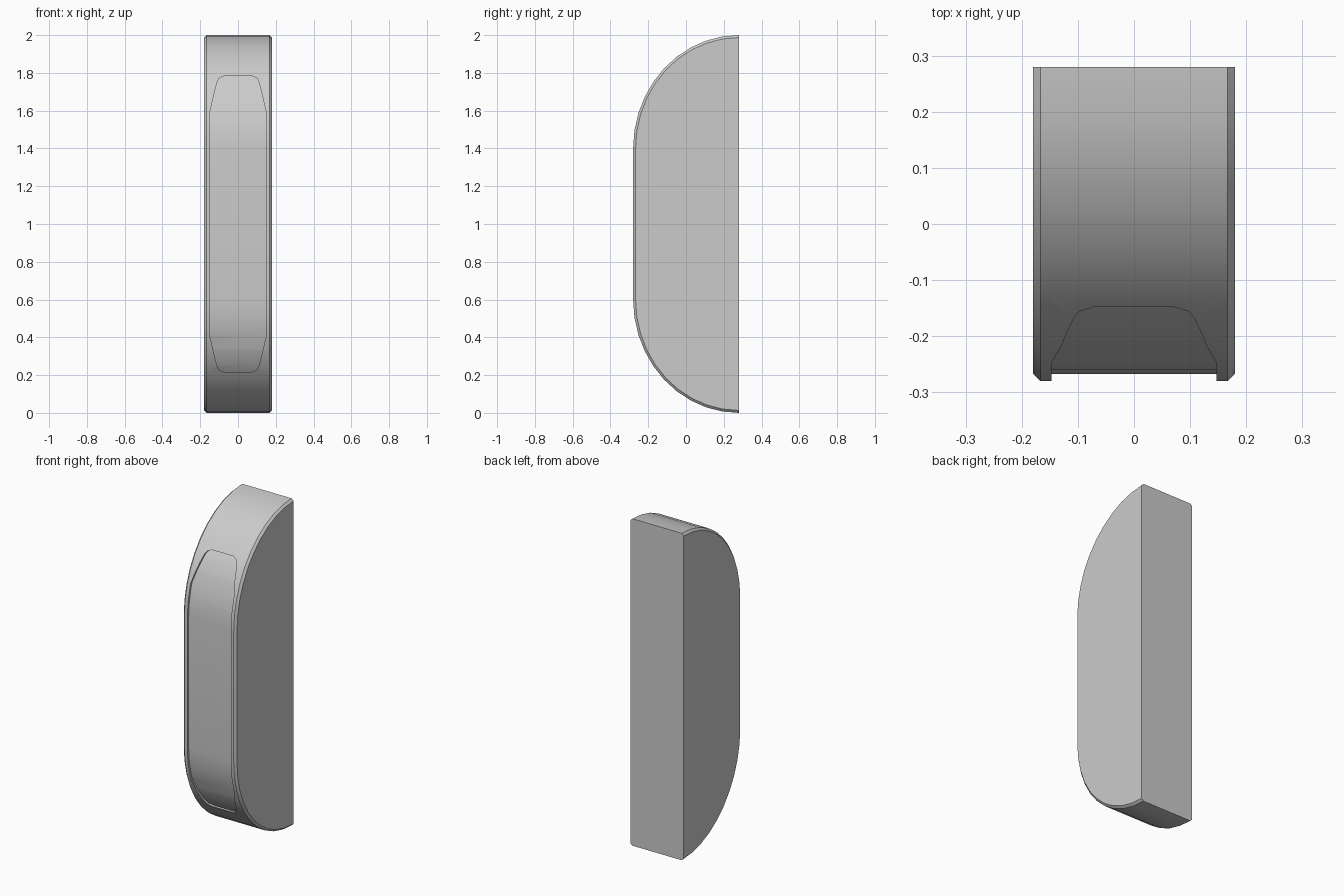
import bpy, bmesh, math

if "Cube" in bpy.data.objects:
    bpy.data.objects.remove(bpy.data.objects["Cube"])

DEPTH, HALF_W, CHAMFER, RECESS = 0.28, 0.18, 0.013, 0.013
SEGMENTS = 10


def side_profile(inset):
    """Flat back, straight front and two elliptical quarter curves, as (y, z)."""
    ry, rz = 0.56 - inset, 0.6 - inset
    curve = [(math.cos(i * math.pi / 2 / SEGMENTS) * ry,
              math.sin(i * math.pi / 2 / SEGMENTS) * rz) for i in range(SEGMENTS + 1)]
    upper = [(DEPTH - y, 1.4 + z) for y, z in curve]
    lower = [(y, 2 - z) for y, z in reversed(upper)]
    return lower + upper


def loft(name, rings):
    """Bridge matching point rings and cap both ends."""
    bm = bmesh.new()
    loops = [[bm.verts.new(p) for p in ring] for ring in rings]
    n = len(loops[0])
    for a, b in zip(loops, loops[1:]):
        for i in range(n):
            j = (i + 1) % n
            bm.faces.new((a[i], a[j], b[j], b[i]))
    bm.faces.new(loops[0])
    bm.faces.new(loops[-1])
    bmesh.ops.recalc_face_normals(bm, faces=bm.faces)
    mesh = bpy.data.meshes.new(name)
    bm.to_mesh(mesh)
    bm.free()
    obj = bpy.data.objects.new(name, mesh)
    bpy.context.collection.objects.link(obj)
    return obj


def subtract(target, cutter):
    mod = target.modifiers.new("cut", 'BOOLEAN')
    mod.operation, mod.solver, mod.object = 'DIFFERENCE', 'EXACT', cutter
    bpy.ops.object.select_all(action='DESELECT')
    target.select_set(True)
    bpy.context.view_layer.objects.active = target
    bpy.ops.object.modifier_apply(modifier=mod.name)
    bpy.data.objects.remove(cutter)


# Main body with chamfered curved edges
stations = [(-HALF_W, CHAMFER), (-HALF_W + CHAMFER, 0),
            (HALF_W - CHAMFER, 0), (HALF_W, CHAMFER)]
body = loft("handle_body", [[(x, y, z) for y, z in side_profile(inset)]
                            for x, inset in stations])

# Recessed front panel: outline prism minus an inset core
quarter = [(0.147, 1.60), (0.133, 1.66), (0.119, 1.72), (0.108, 1.758),
           (0.098, 1.774), (0.072, 1.784)]
upper = quarter + [(-x, z) for x, z in reversed(quarter)]
outline = upper + [(-x, 2 - z) for x, z in upper]
panel = loft("panel_cutter", [[(x, y, z) for x, z in outline] for y in (-0.4, 0)])
core = loft("panel_core", [[(x, y, z) for y, z in side_profile(RECESS)]
                           for x in (-0.2, 0.2)])
subtract(panel, core)
subtract(body, panel)

bpy.ops.object.shade_smooth_by_angle(angle=math.radians(30))
